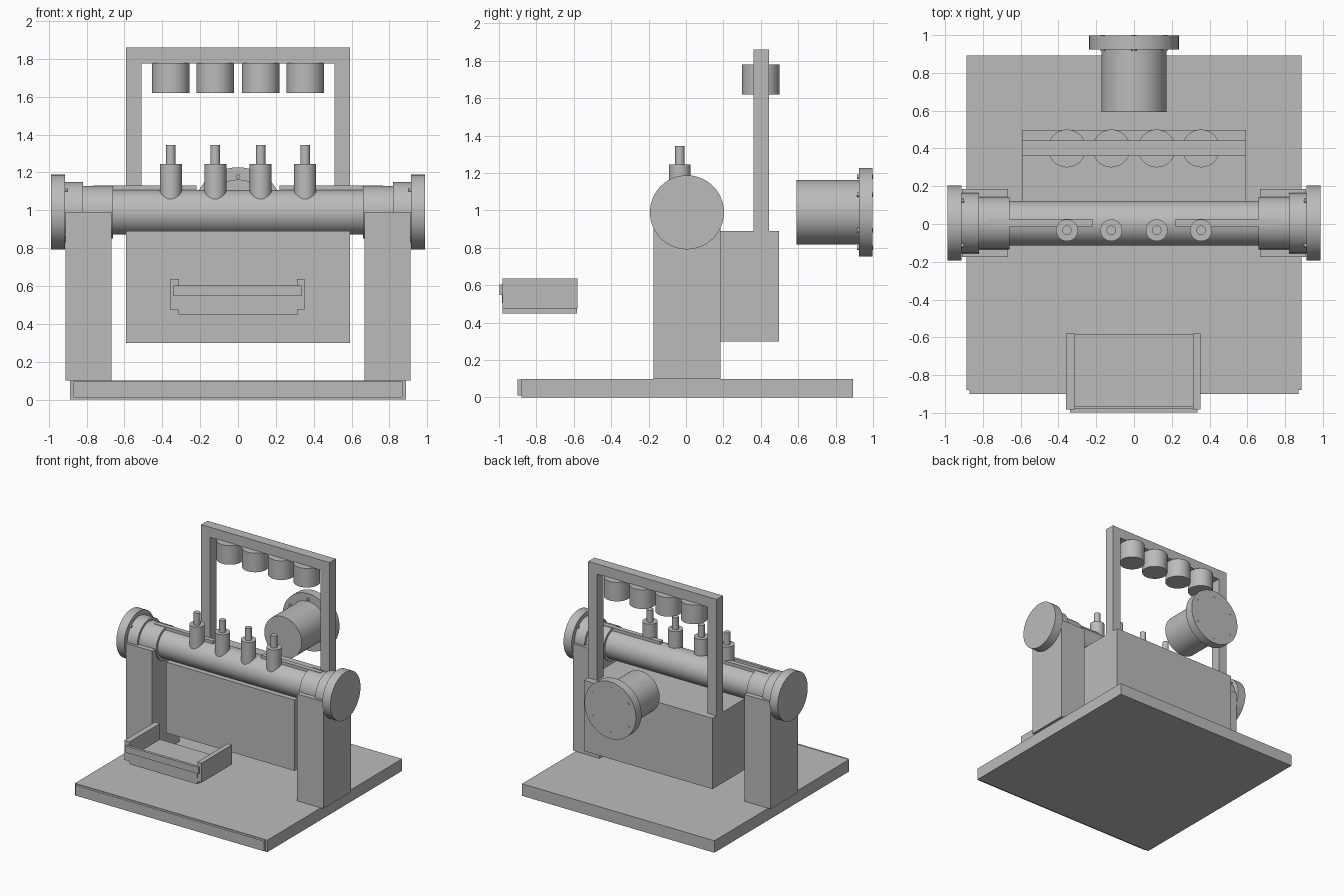
import bpy
import math
from mathutils import Matrix, Vector

cube = bpy.data.objects.get("Cube")
if cube:
    bpy.data.objects.remove(cube, do_unlink=True)

grey = bpy.data.materials.new("plain_grey")
grey.use_nodes = True
grey.diffuse_color = (0.5, 0.5, 0.5, 1)
grey.node_tree.nodes["Principled BSDF"].inputs["Base Color"].default_value = (0.5, 0.5, 0.5, 1)

CY = 0.005      # centre line of the main tube
CZ = 0.99
SLOTS = (-0.355, -0.12, 0.12, 0.355)


def finish(obj, name):
    obj.name = name
    obj.data.name = name
    obj.data.materials.append(grey)
    return obj


def box(name, x, y, z):
    """Box from its (low, high) limits on each axis."""
    bpy.ops.mesh.primitive_cube_add(size=1)
    obj = bpy.context.object
    lows, highs = Vector((x[0], y[0], z[0])), Vector((x[1], y[1], z[1]))
    obj.data.transform(Matrix.Translation((lows + highs) / 2) @ Matrix.Diagonal(highs - lows).to_4x4())
    return finish(obj, name)


def rod(name, start, end, radius, sides=48):
    """Smooth capped cylinder between two points."""
    a, b = Vector(start), Vector(end)
    turn = Vector((0, 0, 1)).rotation_difference(b - a)
    bpy.ops.mesh.primitive_cylinder_add(vertices=sides, radius=radius, depth=(b - a).length,
                                        location=(a + b) / 2, rotation=turn.to_euler())
    bpy.ops.object.shade_smooth_by_angle(angle=math.radians(35))
    return finish(bpy.context.object, name)


# Ground plate with front trim
box("base_plate", (-0.887, 0.887), (-0.88, 0.893), (0, 0.1))
box("base_front_trim", (-0.87, 0.87), (-0.9, -0.88), (0.01, 0.095))

# Main tube and the cabinet behind it
rod("main_tube", (-0.95, CY, CZ), (0.95, CY, CZ), 0.118, 64)
box("cabinet", (-0.592, 0.592), (-0.1, 0.497), (0.3, 0.89))

# Supports, collars, end flanges and rails on both sides
for side, s in (("right", -1), ("left", 1)):
    box(side + "_pillar", sorted((s * 0.668, s * 0.91)), (CY - 0.18, CY + 0.18), (0.1, CZ))
    rod(side + "_inner_collar", (s * 0.66, CY, CZ), (s * 0.82, CY, CZ), 0.139)
    rod(side + "_outer_collar", (s * 0.82, CY, CZ), (s * 0.92, CY, CZ), 0.16)
    rod(side + "_end_flange", (s * 0.913, CY, CZ), (s * 0.987, CY, CZ), 0.198, 64)
    for i in range(4):
        a = math.radians(45 + 90 * i)
        y, z = CY + 0.168 * math.cos(a), CZ + 0.168 * math.sin(a)
        rod(f"{side}_flange_bolt_{i + 1}", (s * 0.9, y, z), (s * 0.95, y, z), 0.01, 12)
    box(side + "_tube_rail", sorted((s * 0.22, s * 0.767)), (-0.012, 0.027), (1.08, 1.131))
    # Overhead frame posts
    box(side + "_frame_post", sorted((s * 0.51, s * 0.592)), (0.36, 0.443), (0.89, 1.775))

box("frame_top_bar", (-0.592, 0.592), (0.36, 0.443), (1.775, 1.86))

# Hanging cylinders and tube fittings
for i, x in enumerate(SLOTS, 1):
    rod(f"hanging_cylinder_{i}", (x, 0.4, 1.62), (x, 0.4, 1.779), 0.1)
    rod(f"fitting_body_{i}", (x, -0.033, 1.0), (x, -0.033, 1.245), 0.058, 32)
    rod(f"fitting_stem_{i}", (x, -0.033, 1.24), (x, -0.033, 1.345), 0.025, 24)

# Rear cylinder with bolted flange
rod("rear_cylinder", (0, 0.592, CZ), (0, 0.95, CZ), 0.172, 64)
rod("rear_flange", (0, 0.925, CZ), (0, 0.998, CZ), 0.237, 64)
for i in range(6):
    a = math.radians(90 + 60 * i)
    x, z = 0.19 * math.cos(a), CZ + 0.19 * math.sin(a)
    rod(f"rear_flange_bolt_{i + 1}", (x, 0.915, z), (x, 1.0, z), 0.012, 12)

# Open tray at the front
box("tray_floor", (-0.315, 0.315), (-0.98, -0.582), (0.45, 0.505))
box("tray_right_wall", (-0.36, -0.312), (-0.982, -0.58), (0.475, 0.637))
box("tray_left_wall", (0.312, 0.352), (-0.982, -0.58), (0.475, 0.637))
box("tray_lower_front", (-0.312, 0.312), (-0.985, -0.965), (0.505, 0.55))
box("tray_upper_front", (-0.34, 0.335), (-0.998, -0.975), (0.548, 0.603))
